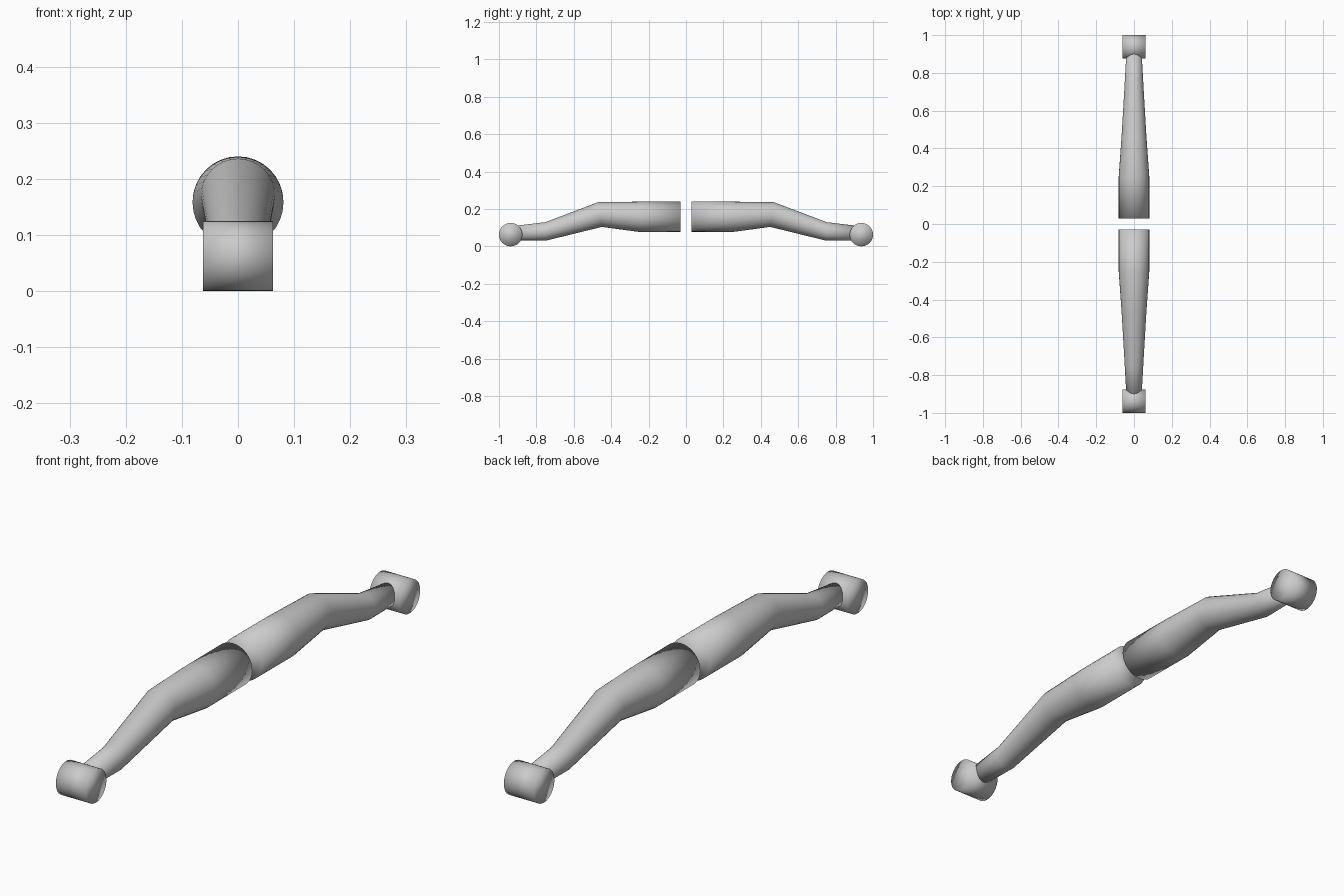
import bpy, bmesh
from math import sin, cos, pi

if "Cube" in bpy.data.objects:
    bpy.data.objects.remove(bpy.data.objects["Cube"])

SIDES = 32
# centre line of one limb: (y, z, radius, lean of the ring in y)
PATH = [(0.03, 0.159, 0.081, 0.0),
        (0.25, 0.158, 0.081, 0.0),
        (0.46, 0.170, 0.066, 0.010),
        (0.75, 0.080, 0.049, 0.003),
        (0.93, 0.069, 0.039, 0.0)]


def finish(name, bm):
    bmesh.ops.recalc_face_normals(bm, faces=bm.faces)
    for f in bm.faces:
        f.smooth = True
    mesh = bpy.data.meshes.new(name)
    bm.to_mesh(mesh)
    bm.free()
    obj = bpy.data.objects.new(name, mesh)
    bpy.context.collection.objects.link(obj)
    return obj


def loft(name, rings):
    """Skin a list of rings of points and cap both ends."""
    bm = bmesh.new()
    loops = [[bm.verts.new(p) for p in ring] for ring in rings]
    for a, b in zip(loops, loops[1:]):
        for i in range(SIDES):
            j = (i + 1) % SIDES
            bm.faces.new((a[i], a[j], b[j], b[i]))
    bm.faces.new(loops[0])
    bm.faces.new(loops[-1])
    return finish(name, bm)


angles = [2 * pi * i / SIDES for i in range(SIDES)]
for side, label in ((-1, "front"), (1, "back")):
    # bent tapering limb
    loft(label + "_limb",
         [[(r * cos(a), side * (y + lean * sin(a)), z + r * sin(a)) for a in angles]
          for y, z, r, lean in PATH])
    # crosswise roller foot at the outer end
    loft(label + "_roller",
         [[(x, side * 0.9375 + 0.0625 * cos(a), 0.0625 + 0.0625 * sin(a)) for a in angles]
          for x in (-0.062, 0.062)])
